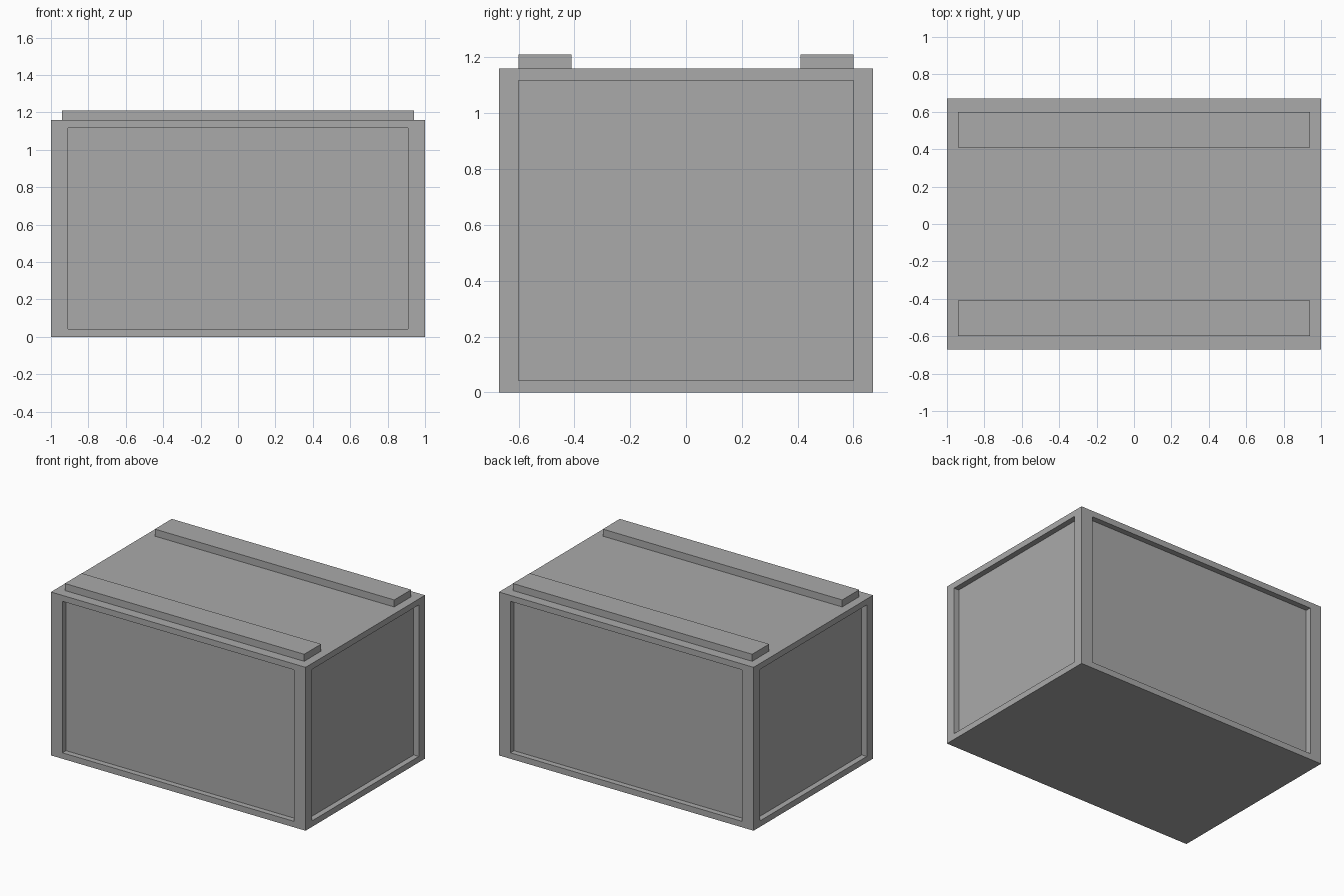
import bpy
import bmesh
from mathutils import Matrix, Vector

default_cube = bpy.data.objects.get("Cube")
if default_cube:
    bpy.data.objects.remove(default_cube, do_unlink=True)

HALF_X, HALF_Y, HEIGHT = 1.0, 0.67, 1.16
PANEL_HALF_X, PANEL_HALF_Y = 0.91, 0.60
RIM, RECESS = 0.06, 0.04

grey = bpy.data.materials.new("plain_grey")
grey.use_nodes = True
colour = (0.4, 0.4, 0.4, 1.0)
grey.diffuse_color = colour
grey.node_tree.nodes["Principled BSDF"].inputs["Base Color"].default_value = colour


def box_mesh(low, high):
    """Box between two opposite corners."""
    low, high = Vector(low), Vector(high)
    bm = bmesh.new()
    place = Matrix.Translation((low + high) / 2) @ Matrix.Diagonal((*(high - low), 1))
    bmesh.ops.create_cube(bm, size=1, matrix=place)
    bm.normal_update()
    return bm


def add_object(name, bm):
    mesh = bpy.data.meshes.new(name)
    bm.to_mesh(mesh)
    bm.free()
    mesh.materials.append(grey)
    obj = bpy.data.objects.new(name, mesh)
    bpy.context.collection.objects.link(obj)
    return obj


# Crate body with a recessed panel in each of its four walls
body = box_mesh((-HALF_X, -HALF_Y, 0), (HALF_X, HALF_Y, HEIGHT))
walls = [f for f in body.faces if abs(f.normal.z) < 0.5]
bmesh.ops.inset_individual(body, faces=walls, thickness=RIM)
for wall in walls:
    faces_x = abs(wall.normal.x) > 0.5
    axis, reach = (1, PANEL_HALF_Y) if faces_x else (0, PANEL_HALF_X)
    for vert in wall.verts:
        vert.co[axis] = reach if vert.co[axis] > 0 else -reach
bmesh.ops.inset_individual(body, faces=walls, thickness=0, depth=-RECESS)
add_object("crate_body", body)

# Two long slats on the lid
for name, side in (("front_slat", -1), ("back_slat", 1)):
    near, far = sorted((side * 0.41, side * 0.60))
    add_object(name, box_mesh((-0.94, near, HEIGHT), (0.94, far, 1.21)))
